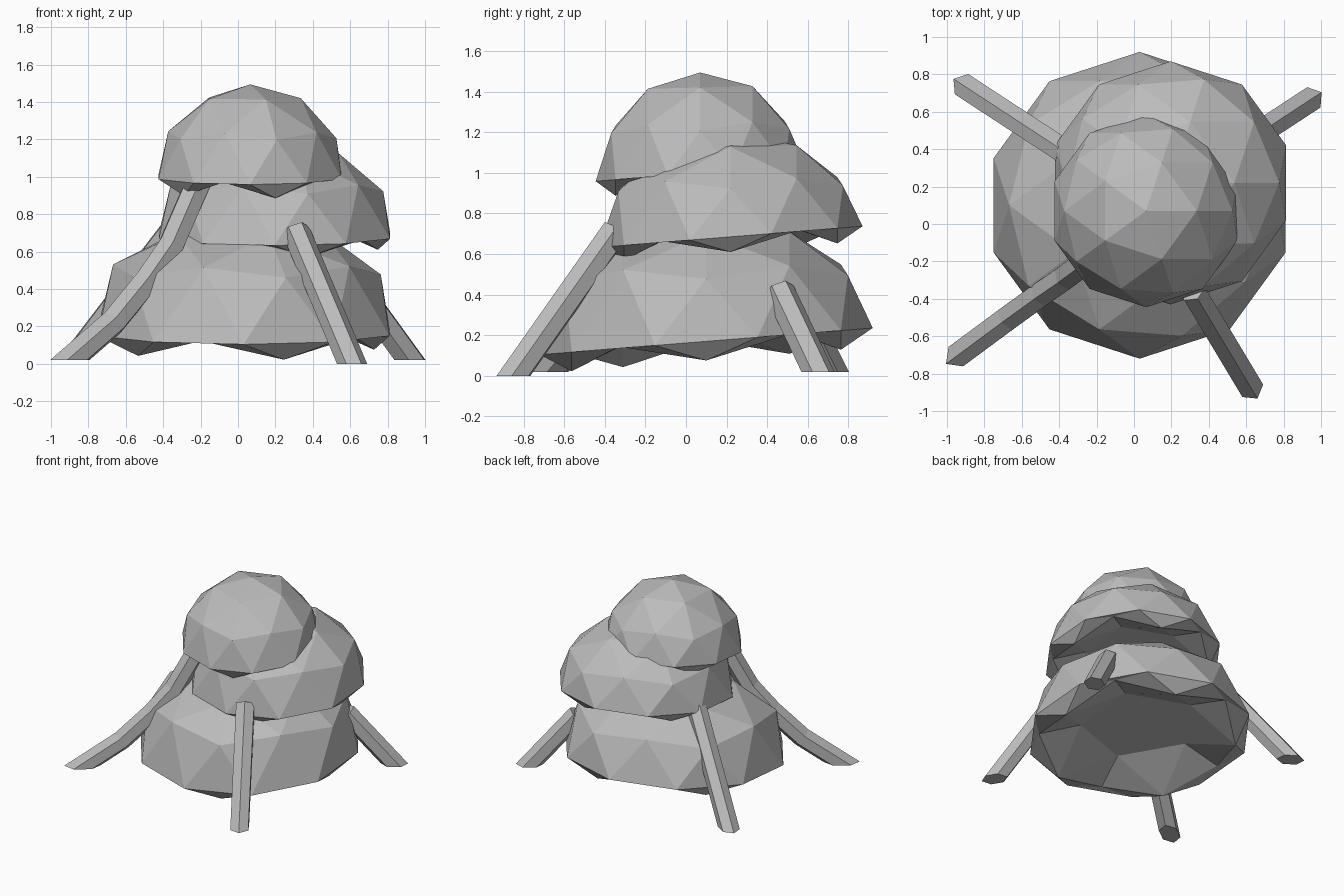
import bpy, bmesh, math
from mathutils import Vector

cube = bpy.data.objects.get("Cube")
if cube:
    bpy.data.objects.remove(cube)

stone = bpy.data.materials.new("plain_grey")
stone.use_nodes = True
colour = (0.5, 0.5, 0.5, 1)
stone.diffuse_color = colour
stone.node_tree.nodes["Principled BSDF"].inputs["Base Color"].default_value = colour


def finish(name, bm):
    bmesh.ops.recalc_face_normals(bm, faces=bm.faces)
    mesh = bpy.data.meshes.new(name)
    bm.to_mesh(mesh)
    bm.free()
    mesh.materials.append(stone)
    obj = bpy.data.objects.new(name, mesh)
    bpy.context.collection.objects.link(obj)
    return obj


def dome(name, centre, radius, height, crown, drop):
    """Low-poly ball with a hollowed underside, five low corners and a slanted rim."""
    bm = bmesh.new()
    bmesh.ops.create_icosphere(bm, subdivisions=2, radius=1)
    for v in bm.verts:
        z = v.co.z
        slant = 0.08
        if z > 0.1:
            slant = 0.025
            v.co.z *= crown if z > 0.7 else height
        elif z < -0.7:
            v.co.z = 0.1
        elif z < -0.48:
            v.co.z = -drop
        elif z < -0.1:
            v.co.z = 0.01
        v.co.z += slant * v.co.y
    bmesh.ops.scale(bm, vec=(radius,) * 3, verts=bm.verts)
    finish(name, bm).location = centre


def leg(name, points, radius=0.075):
    """Six-sided strut along a path, cut level at the foot."""
    pts = [Vector(p) for p in points]
    bm = bmesh.new()
    rings = []
    for i, p in enumerate(pts):
        d = (pts[min(i + 1, len(pts) - 1)] - pts[max(i - 1, 0)]).normalized()
        side = d.cross(Vector((0, 0, 1))).normalized()
        up = side.cross(d)
        ring = []
        for k in range(6):
            a = math.tau * k / 6
            co = p + radius * (math.cos(a) * up + math.sin(a) * side)
            if i == 0:
                co += d * ((p.z - co.z) / d.z)
            ring.append(bm.verts.new(co))
        rings.append(ring)
    for lo, hi in zip(rings, rings[1:]):
        for k in range(6):
            n = (k + 1) % 6
            bm.faces.new((lo[k], lo[n], hi[n], hi[k]))
    bm.faces.new(rings[0])
    bm.faces.new(rings[-1])
    finish(name, bm)


# Three stacked domes
dome("lower_dome", (0.03, 0.10, 0.17), 0.82, 0.84, 0.76, 0.115)
dome("middle_dome", (0.195, 0.22, 0.685), 0.65, 0.82, 0.8, 0.115)
dome("upper_dome", (0.065, 0.07, 1.0), 0.515, 0.9, 0.96, 0.155)

# Four splayed legs
leg("front_right_leg", [(-0.9, -0.67, 0.02), (-0.67, -0.5, 0.22), (-0.49, -0.37, 0.44),
                        (-0.36, -0.28, 0.63), (-0.2, -0.16, 1.0)])
leg("front_left_leg", [(0.61, -0.85, 0), (0.31, -0.35, 0.71)])
leg("back_left_leg", [(0.92, 0.65, 0.02), (0.63, 0.46, 0.42)])
leg("back_right_leg", [(-0.88, 0.72, 0.02), (-0.36, 0.38, 0.70)])
